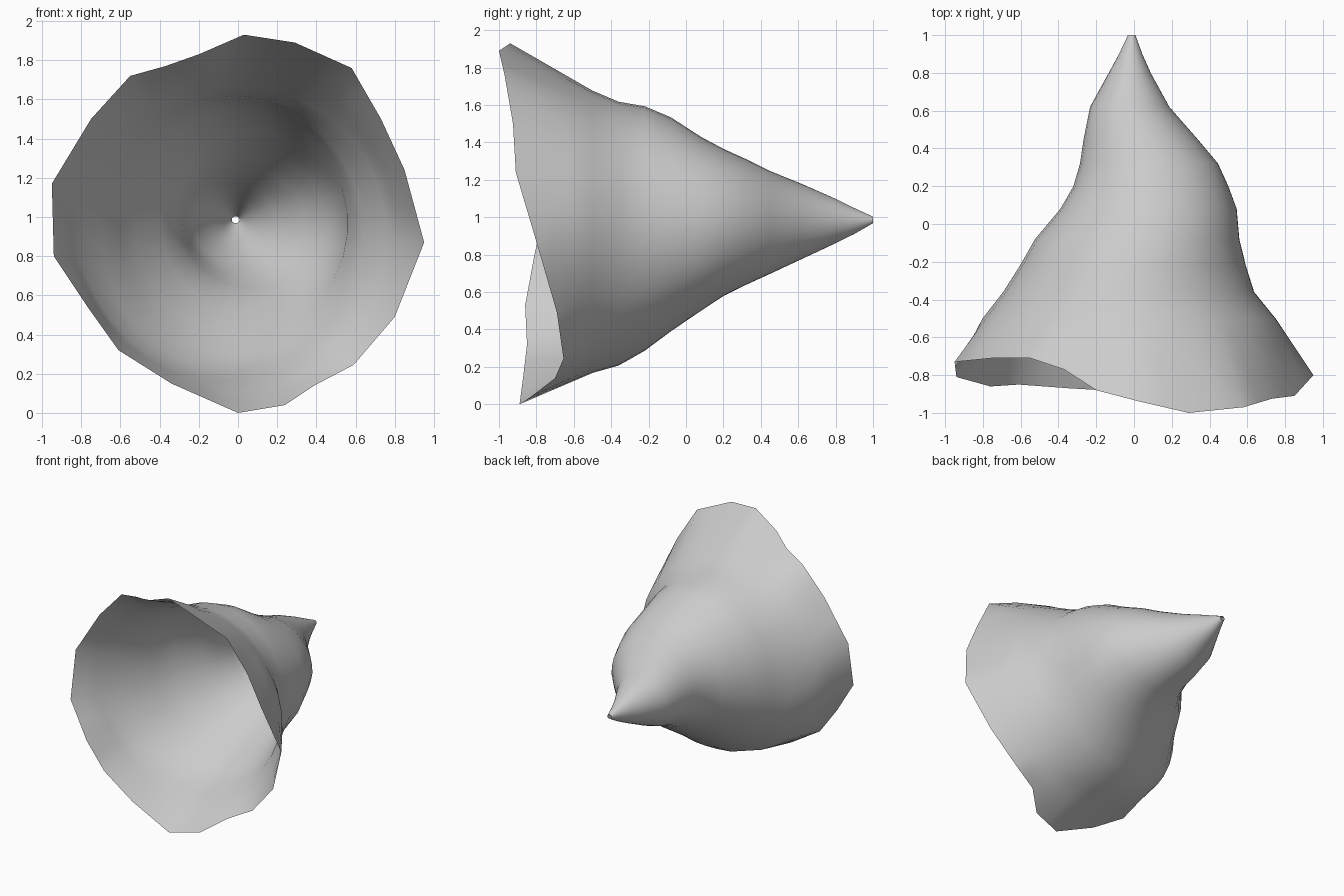
import bpy
import math
from mathutils import Vector

# cross-sections from tip to flare: y, left x, right x, bottom z, top z
# (their centres wander in a spiral)
SECTIONS = [
    (1.00, -0.032, 0.008, 0.968, 1.003),
    (0.90, -0.08, 0.045, 0.91, 1.05),
    (0.80, -0.135, 0.09, 0.86, 1.10),
    (0.62, -0.235, 0.19, 0.775, 1.18),
    (0.45, -0.27, 0.34, 0.695, 1.25),
    (0.32, -0.29, 0.45, 0.635, 1.315),
    (0.20, -0.325, 0.505, 0.575, 1.37),
    (0.08, -0.395, 0.55, 0.495, 1.435),
    (-0.08, -0.53, 0.565, 0.385, 1.54),
    (-0.22, -0.61, 0.60, 0.28, 1.60),
    (-0.36, -0.70, 0.645, 0.20, 1.625),
    (-0.50, -0.81, 0.76, 0.16, 1.685),
]

# irregular open rim, clockwise from the top: x, y, z
RIM = [
    (0.03, -0.94, 1.93), (0.29, -1.0, 1.89), (0.58, -0.97, 1.76),
    (0.73, -0.925, 1.50), (0.85, -0.91, 1.24), (0.95, -0.80, 0.87),
    (0.80, -0.69, 0.49), (0.59, -0.655, 0.245), (0.39, -0.70, 0.14),
    (0.24, -0.83, 0.04), (0.0, -0.89, 0.0), (-0.34, -0.87, 0.15),
    (-0.61, -0.85, 0.32), (-0.76, -0.86, 0.53), (-0.94, -0.81, 0.80),
    (-0.95, -0.73, 1.17), (-0.75, -0.71, 1.50), (-0.55, -0.71, 1.72),
    (-0.37, -0.77, 1.77), (-0.20, -0.88, 1.83),
]


def mix(a, b, t):
    return tuple(p + (q - p) * t for p, q in zip(a, b))


def section_point(sec, angle):
    """Point on an ellipse filling the section's extents."""
    y, left, right, bottom, top = sec
    shrink = 0.99
    return ((left + right) / 2 + (right - left) / 2 * shrink * math.cos(angle), y,
            (bottom + top) / 2 + (top - bottom) / 2 * shrink * math.sin(angle))


# double the rim points so the inner rings stay round
rim = []
for i, p in enumerate(RIM):
    rim += [p, mix(p, RIM[(i + 1) % len(RIM)], 0.5)]
angles = [math.atan2(z - 0.95, x) for x, y, z in rim]

# rings, then a flare out to the rim
rings = [[section_point(s, a) for a in angles] for s in SECTIONS]
last = rings[-1]
for t in (0.33, 0.67, 1.0):
    rings.append([mix(p, q, t) for p, q in zip(last, rim)])

n = len(rim)
verts = [v for ring in rings for v in ring]
faces = [(r * n + i, r * n + (i + 1) % n, (r + 1) * n + (i + 1) % n, (r + 1) * n + i)
         for r in range(len(rings) - 1) for i in range(n)]

# twisted cone shell, facing outward
mesh = bpy.data.meshes.new("cone_shell")
mesh.from_pydata(verts, [], faces)
mesh.update()
probe = mesh.polygons[n * 6]
if probe.normal.dot(probe.center - Vector((0, 0, 0.98))) < 0:
    mesh.flip_normals()
for poly in mesh.polygons:
    poly.use_smooth = True
shell = bpy.data.objects.new("cone_shell", mesh)
bpy.context.collection.objects.link(shell)
